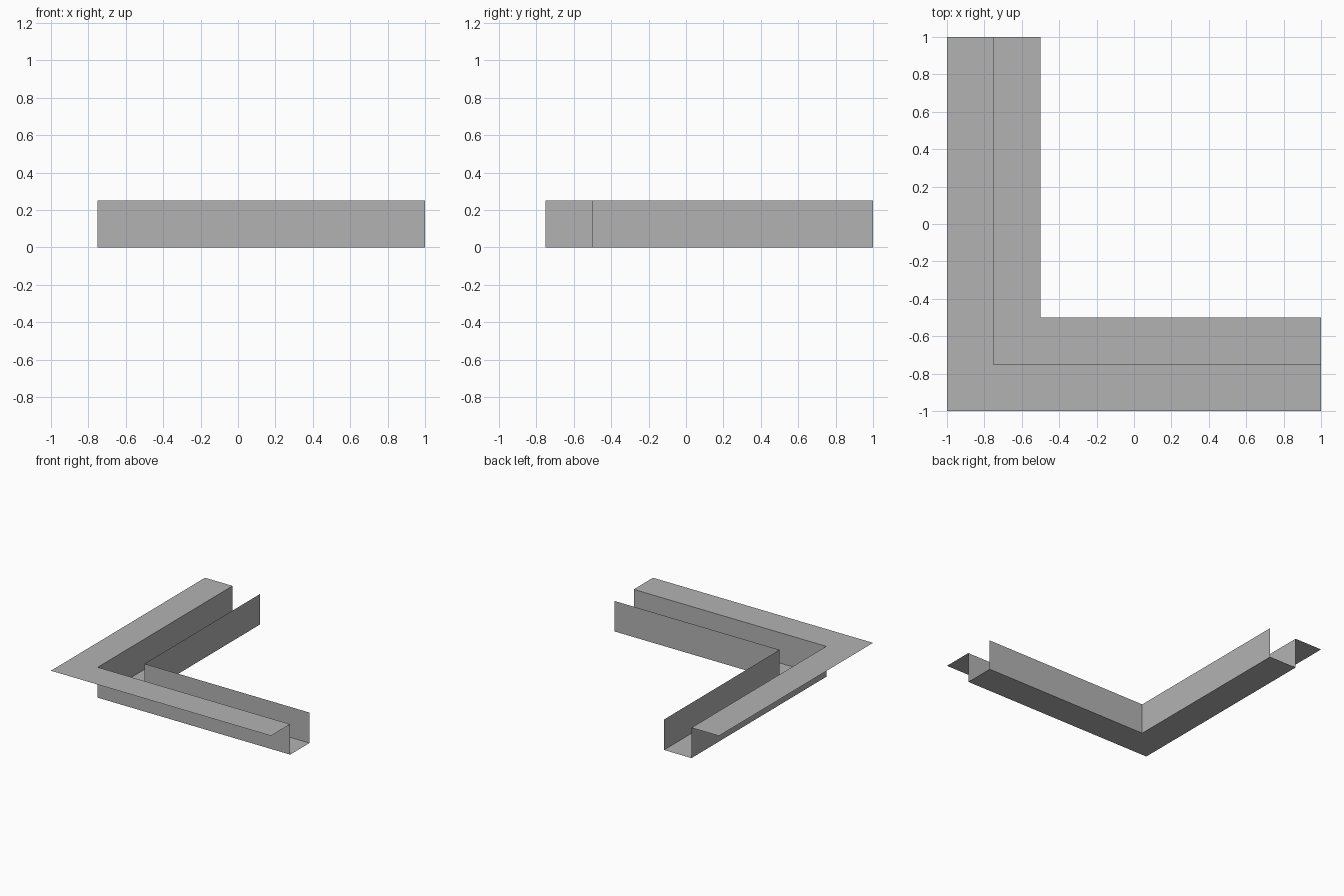
import bpy

cube = bpy.data.objects.get("Cube")
if cube:
    bpy.data.objects.remove(cube, do_unlink=True)

# Single grey sheet material
grey = bpy.data.materials.new("plain_grey")
grey.use_nodes = True
colour = (0.45, 0.45, 0.45, 1)
grey.diffuse_color = colour
grey.node_tree.nodes["Principled BSDF"].inputs["Base Color"].default_value = colour

END = 1.0       # where both arms stop
HEIGHT = 0.25


def corner_path(offset, z):
    """L-shaped path with its mitred corner at (offset, offset)."""
    return [(offset, END, z), (offset, offset, z), (END, offset, z)]


def folded_strip(name, start, finish):
    """Thin sheet between two L-shaped edges, each given as (offset, z)."""
    verts = corner_path(*start) + corner_path(*finish)
    faces = [(i, i + 1, i + 4, i + 3) for i in range(2)]
    mesh = bpy.data.meshes.new(name)
    mesh.from_pydata(verts, [], faces)
    mesh.materials.append(grey)
    obj = bpy.data.objects.new(name, mesh)
    bpy.context.collection.objects.link(obj)
    return obj


# Cross-section of the channel, from the outer lip to the inner wall top
profile = [(-1, HEIGHT), (-0.75, HEIGHT), (-0.75, 0), (-0.5, 0), (-0.5, HEIGHT)]
names = ["top_flange", "outer_wall", "channel_floor", "inner_wall"]
for name, start, finish in zip(names, profile, profile[1:]):
    folded_strip(name, start, finish)
